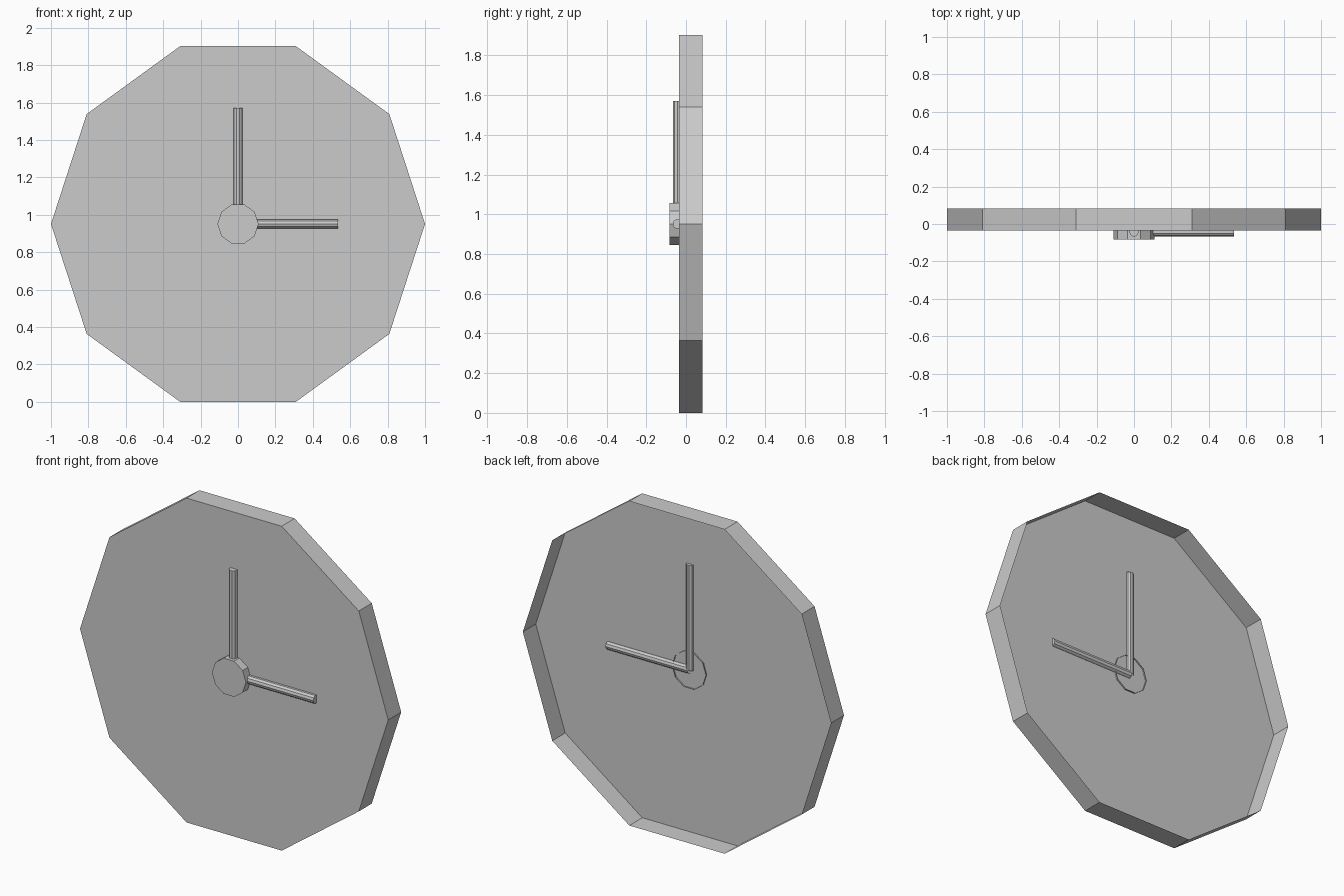
import bpy, bmesh, math
from mathutils import Matrix, Vector

if "Cube" in bpy.data.objects:
    bpy.data.objects.remove(bpy.data.objects["Cube"])

CZ = math.sin(math.radians(72))  # height of the clock centre
SIDES = 10


def open_prism(name, radius, start, direction, length):
    """Ten-sided prism, open at its start and capped at its far end."""
    bm = bmesh.new()
    ring = bmesh.ops.create_circle(bm, segments=SIDES, radius=radius,
                                   cap_ends=True,
                                   matrix=Matrix.Rotation(math.pi / 2, 4, 'Z'))
    base = bm.faces[:]
    ext = bmesh.ops.extrude_face_region(bm, geom=base, use_keep_orig=False)
    top = [v for v in ext['geom'] if isinstance(v, bmesh.types.BMVert)]
    bmesh.ops.translate(bm, verts=top, vec=(0, 0, length))
    # leave the start end open
    caps = [f for f in bm.faces if all(abs(v.co.z) < 1e-6 for v in f.verts)]
    if caps:
        bmesh.ops.delete(bm, geom=caps, context='FACES_ONLY')
    rot = Vector(direction).to_track_quat('Z', 'Y').to_matrix().to_4x4()
    bm.transform(Matrix.Translation(start) @ rot)
    bmesh.ops.recalc_face_normals(bm, faces=bm.faces)
    # the front or far cap must point outwards
    cap = max(bm.faces, key=lambda f: len(f.verts))
    if cap.normal.dot(Vector(direction)) < 0:
        bmesh.ops.reverse_faces(bm, faces=bm.faces)
    mesh = bpy.data.meshes.new(name)
    bm.to_mesh(mesh)
    bm.free()
    obj = bpy.data.objects.new(name, mesh)
    bpy.context.collection.objects.link(obj)
    # decagon corners lie on the x axis for parts facing the front
    return obj


FRONT = (0, -1, 0)
# clock face with its rim, open at the back
open_prism("clock_face", 1.0, (0, 0.084, CZ), FRONT, 0.12)
# hub, its rear edge just breaking through the face
open_prism("hub", 0.11, (0, -0.028, CZ), FRONT, 0.056)
# hands, half sunk into the face
open_prism("minute_hand", 0.025, (0, -0.042, CZ), (0, 0, 1), 0.62)
open_prism("hour_hand", 0.025, (0, -0.042, CZ), (1, 0, 0), 0.535)
